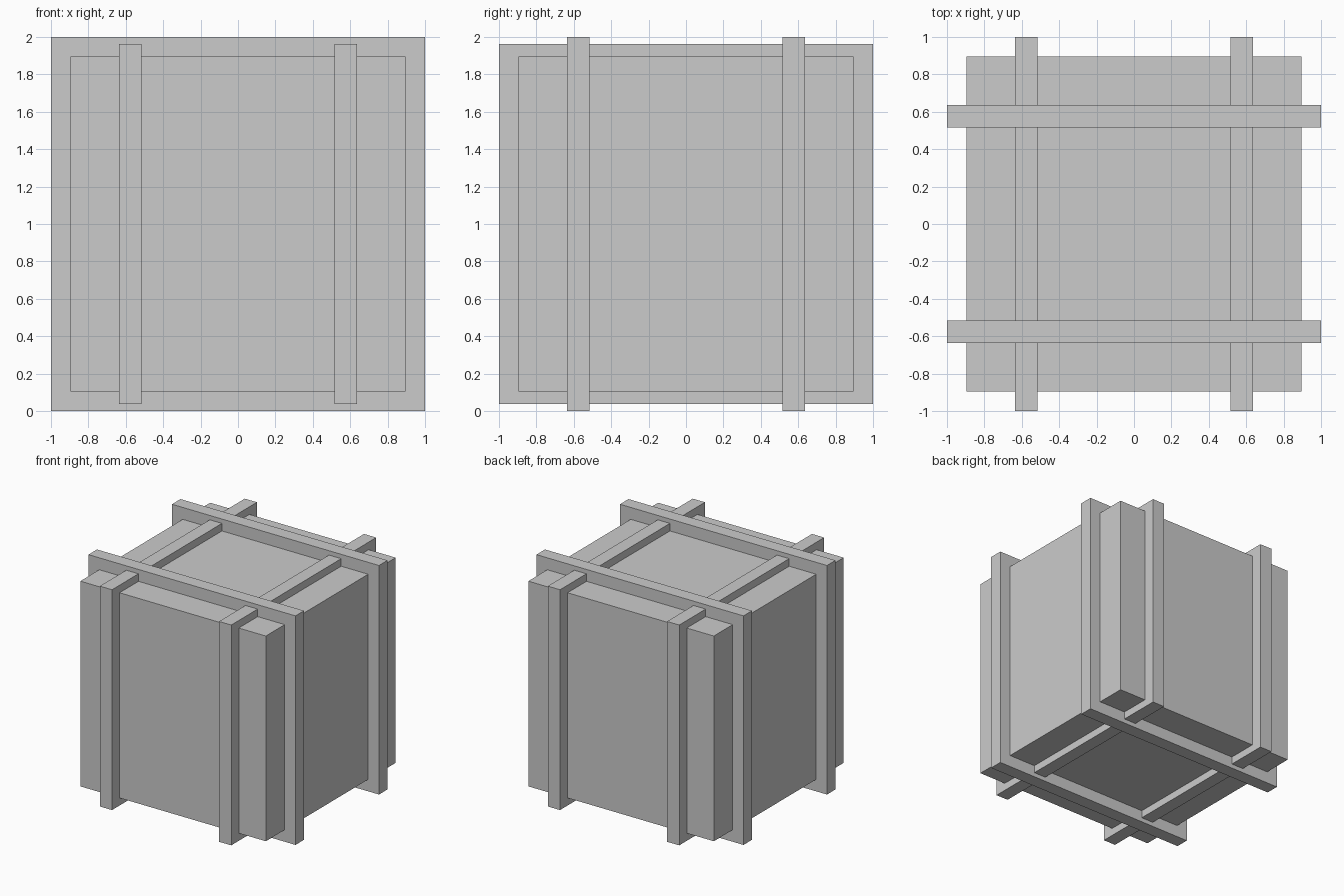
import bpy

if "Cube" in bpy.data.objects:
    bpy.data.objects.remove(bpy.data.objects["Cube"])


def box(name, center, size):
    bpy.ops.mesh.primitive_cube_add(size=1, location=center)
    obj = bpy.context.object
    obj.name = name
    obj.scale = size
    bpy.ops.object.transform_apply(location=False, rotation=False, scale=True)
    return obj


MID = 1.0      # height of the crate centre
OFFSET = 0.576   # band distance from the centre planes
WIDTH = 0.118    # band width

# Crate body
box("crate_body", (0, 0, MID), (1.792, 1.792, 1.792))

for side, lateral, depth in ((-1, "left", "front"), (1, "right", "back")):
    # Outer bands wrapping around the left, top, right and bottom
    box(f"{depth}_band", (0, side * OFFSET, MID), (2.0, WIDTH, 2.0))
    # Slightly lower bands wrapping around the front, top, back and bottom
    box(f"{lateral}_band", (side * OFFSET, 0, MID), (WIDTH, 2.0, 1.924))
